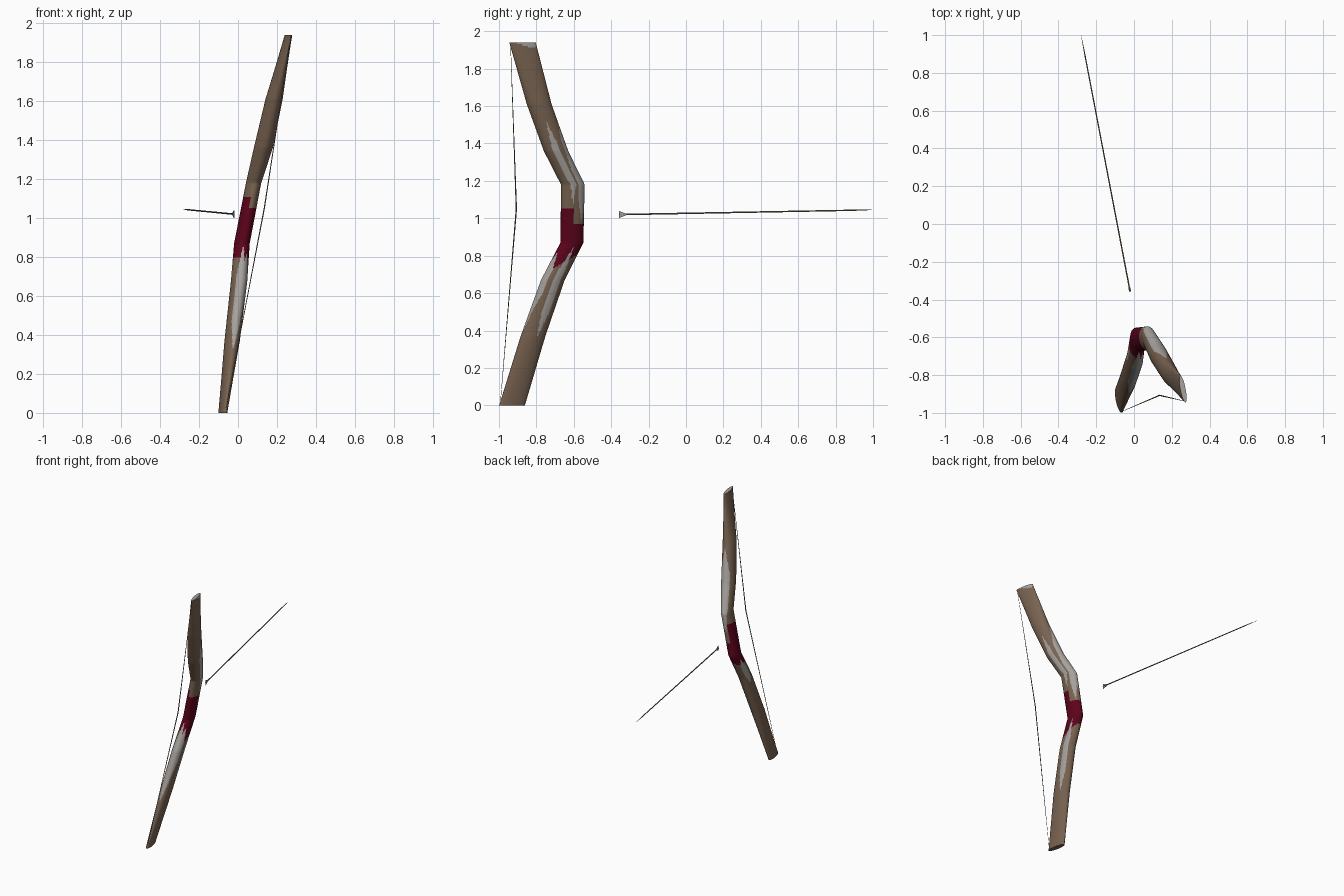
import bpy, math
from mathutils import Vector

if "Cube" in bpy.data.objects:
    bpy.data.objects.remove(bpy.data.objects["Cube"])


def material(name, rgb):
    m = bpy.data.materials.new(name)
    m.diffuse_color = (*rgb, 1)
    m.use_nodes = True
    m.node_tree.nodes["Principled BSDF"].inputs["Base Color"].default_value = m.diffuse_color
    return m


WOOD = material("brown wood", (0.19, 0.125, 0.082))
WORN = material("worn grey", (0.38, 0.36, 0.34))
GRIP = material("dark red grip", (0.11, 0.001, 0.011))
CORD = material("grey cord", (0.20, 0.18, 0.165))
SHAFT = material("grey brown shaft", (0.21, 0.16, 0.14))


def make(name, verts, faces, mats):
    me = bpy.data.meshes.new(name)
    me.from_pydata(verts, [], faces)
    for m in mats:
        me.materials.append(m)
    ob = bpy.data.objects.new(name, me)
    bpy.context.collection.objects.link(ob)
    return ob


# Bow limb stations: z, centre x, centre y, half depth, half width
STATIONS = [
    (0.00, -0.078, -0.930, 0.070, 0.019),
    (0.37, -0.030, -0.818, 0.067, 0.038),
    (0.67, 0.005, -0.712, 0.064, 0.041),
    (0.87, 0.020, -0.610, 0.062, 0.039),
    (1.18, 0.080, -0.605, 0.064, 0.038),
    (1.36, 0.130, -0.695, 0.066, 0.048),
    (1.61, 0.185, -0.785, 0.067, 0.043),
    (1.94, 0.259, -0.874, 0.072, 0.014),
]
FWD = Vector((-0.19, 0.98, 0)).normalized()   # aiming direction
SIDE = Vector((FWD.y, -FWD.x, 0))             # towards +x
N = 64

# Worn patches: centre angle (0 = forward, 90 = right), half width, z from, z to
PATCHES = [
    (94, 16, 1.08, 1.51),    # upper limb, right
    (42, 24, 0.98, 1.38),    # upper limb, front right
    (5, 44, 1.05, 1.58),     # upper limb, front
    (76, 20, 0.37, 0.84),    # lower limb, right
    (185, 35, 0.33, 0.85),   # lower limb, string side
    (152, 26, 0.50, 0.82),   # lower limb, back right
    (-70, 24, 0.63, 0.83),   # lower limb, left
    (50, 150, 1.915, 2.10),  # chipped tip
]


def bow_colour(angle, z):
    for c, w, z0, z1 in PATCHES:
        if z0 < z < z1:
            d = abs((angle - c + 180) % 360 - 180)
            t = (z - z0) / (z1 - z0)
            if d < w * min(1, 3.2 * min(t, 1 - t) + 0.1):
                return 1
    right = math.sin(math.radians(angle))
    ahead = math.cos(math.radians(angle))
    top = 1.11 if right < -0.3 else (0.97 if ahead > 0 else 1.05)
    low = 0.80 if right < -0.3 else 0.76 + 0.05 * ahead
    return 2 if low < z < top else 0


def build_bow():
    rings = []
    for a, b in zip(STATIONS, STATIONS[1:]):
        n = max(1, round((b[0] - a[0]) / 0.009))
        rings += [[p + (q - p) * i / n for p, q in zip(a, b)] for i in range(n)]
    rings.append(list(STATIONS[-1]))
    verts, faces, cols = [], [], []
    for z, x, y, a, b in rings:
        for k in range(N):
            t = 2 * math.pi * k / N
            verts.append(Vector((x, y, z)) + FWD * a * math.cos(t) + SIDE * b * math.sin(t))
    for i in range(len(rings) - 1):
        zm = (rings[i][0] + rings[i + 1][0]) / 2
        for k in range(N):
            j = (k + 1) % N
            faces.append((i * N + j, i * N + k, (i + 1) * N + k, (i + 1) * N + j))
            cols.append(bow_colour((k + 0.5) * 360 / N, zm))
    last = (len(rings) - 1) * N
    faces += [tuple(range(N)), tuple(range(last + N - 1, last - 1, -1))]
    cols += [0, 1]
    ob = make("bow", verts, faces, [WOOD, WORN, GRIP])
    for p, c in zip(ob.data.polygons, cols):
        p.material_index = c
    bpy.context.view_layer.objects.active = ob
    ob.select_set(True)
    bpy.ops.object.shade_smooth_by_angle(angle=math.radians(50))
    ob.select_set(False)


def tube(name, pts, radii, mat, sides=6):
    """Thin rod through points with a radius at each."""
    pts = [Vector(p) for p in pts]
    axis = (pts[-1] - pts[0]).normalized()
    u = axis.cross(Vector((1, 0, 0))).normalized()
    v = axis.cross(u)
    verts = [p + r * (u * math.cos(k * math.tau / sides) + v * math.sin(k * math.tau / sides))
             for p, r in zip(pts, radii) for k in range(sides)]
    faces = []
    for i in range(len(pts) - 1):
        for k in range(sides):
            j = (k + 1) % sides
            faces.append((i * sides + k, i * sides + j, (i + 1) * sides + j, (i + 1) * sides + k))
    e = (len(pts) - 1) * sides
    faces += [tuple(range(sides - 1, -1, -1)), tuple(range(e, e + sides))]
    return make(name, verts, faces, [mat])


build_bow()

# Bowstring, drawn slightly towards the bow in the middle
tube("bowstring", [(-0.065, -0.993, 0.005), (0.135, -0.907, 1.05), (0.27, -0.938, 1.93)],
     [0.001, 0.0035, 0.001], CORD)

# Arrow shaft with tapered point
tail, tip = Vector((-0.022, -0.35, 1.02)), Vector((-0.28, 1.0, 1.045))
tube("arrow_shaft", [tail, tail.lerp(tip, 0.92), tip], [0.0042, 0.0036, 0.0006], SHAFT)

# Arrow fletching: flared fins at the tail, one tall and one narrow
along = (tip - tail).normalized()
for name, d, h in (("tall_fletching", Vector((0, 0, 1)), 0.019),
                   ("narrow_fletching", along.cross(Vector((0, 0, 1))), 0.006)):
    s = along.cross(d).normalized() * 0.002
    back, front = tail - along * 0.008, tail + along * 0.03
    prof = [back + d * h, back - d * h, front - d * 0.004, front + d * 0.004]
    make(name, [p + s for p in prof] + [p - s for p in prof],
         [(0, 1, 2, 3), (7, 6, 5, 4), (0, 4, 5, 1), (1, 5, 6, 2), (2, 6, 7, 3), (3, 7, 4, 0)], [WORN])
